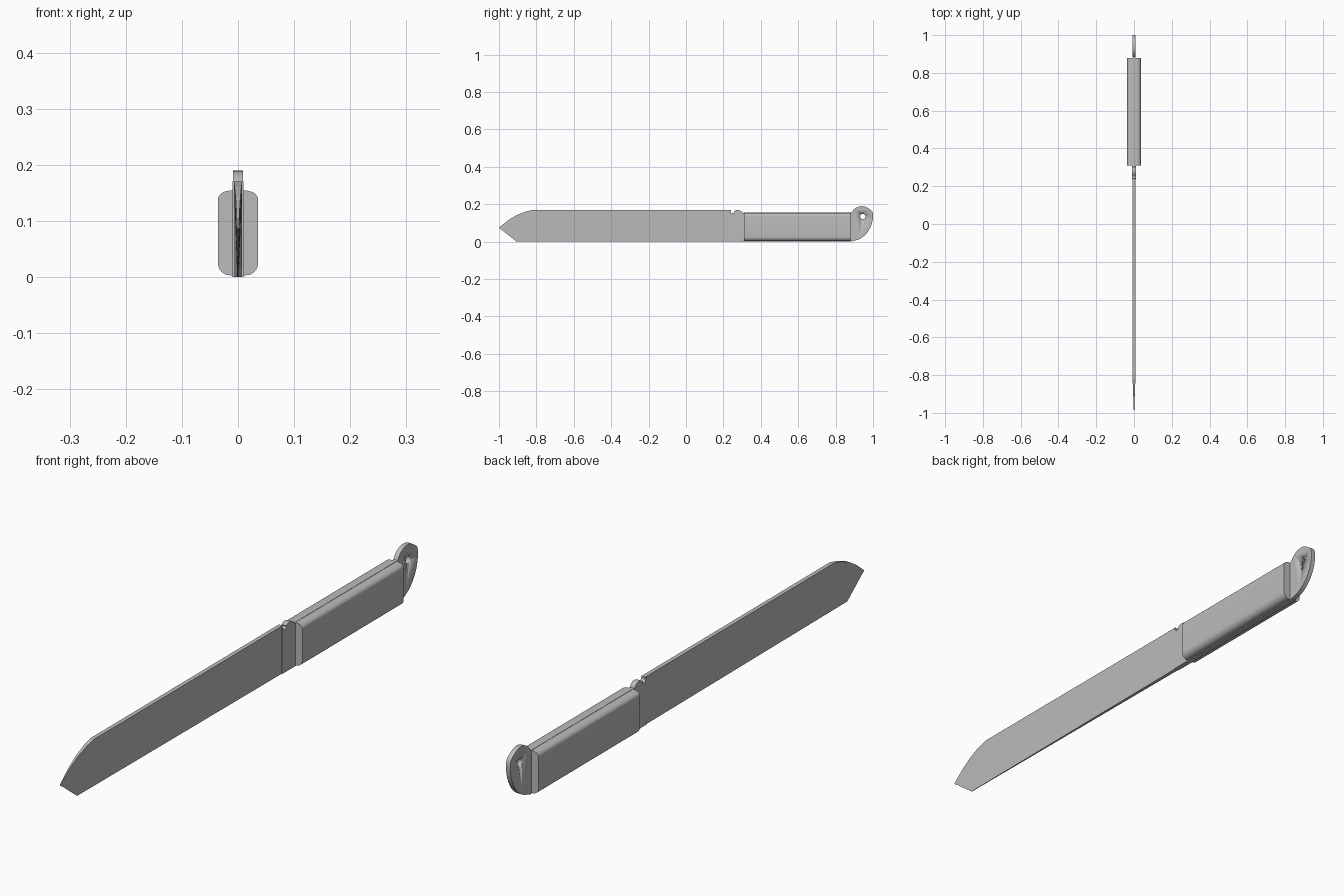
import bpy, bmesh, math

cube = bpy.data.objects.get("Cube")
if cube:
    bpy.data.objects.remove(cube, do_unlink=True)

steel = bpy.data.materials.new("plain_grey")
steel.use_nodes = True
GREY = (0.5, 0.5, 0.5, 1)
steel.diffuse_color = GREY
steel.node_tree.nodes["Principled BSDF"].inputs["Base Color"].default_value = GREY


def finish(name, bm, smooth=True):
    bmesh.ops.recalc_face_normals(bm, faces=bm.faces)
    mesh = bpy.data.meshes.new(name)
    bm.to_mesh(mesh)
    bm.free()
    mesh.materials.append(steel)
    obj = bpy.data.objects.new(name, mesh)
    bpy.context.collection.objects.link(obj)
    if smooth:
        bpy.ops.object.select_all(action="DESELECT")
        obj.select_set(True)
        bpy.context.view_layer.objects.active = obj
        bpy.ops.object.shade_smooth_by_angle(angle=math.radians(30))
    return obj


def loft(name, rings, smooth=True):
    """Skin a row of equal rings and cap both ends."""
    bm = bmesh.new()
    loops = [[bm.verts.new(p) for p in ring] for ring in rings]
    n = len(loops[0])
    for a, b in zip(loops, loops[1:]):
        for i in range(n):
            j = (i + 1) % n
            bm.faces.new((a[i], a[j], b[j], b[i]))
    bm.faces.new(loops[0])
    bm.faces.new(loops[-1])
    return finish(name, bm, smooth)


def plate(name, outline, half):
    """Side outline in (y, z), thickened evenly about x = 0."""
    return loft(name, [[(x, y, z) for y, z in outline] for x in (-half, half)])


def arc(cy, cz, ry, rz, start, end, steps):
    angles = [math.radians(start + (end - start) * i / steps) for i in range(steps + 1)]
    return [(cy + ry * math.cos(a), cz + rz * math.sin(a)) for a in angles]


# Blade: spine keeps its thickness, cutting edge thins towards the tip
stations = [(0.24, 0.0, 0.17), (-0.82, 0.0, 0.17), (-0.86, 0.0, 0.16),
            (-0.905, 0.0, 0.142), (-0.95, 0.035, 0.115), (-0.98, 0.059, 0.091),
            (-1.0, 0.073, 0.075)]
rings = []
for y, low, high in stations:
    spine = 0.0075 * min(1, (y + 1.02) / 0.2)
    edge = min(spine, 0.001 + 0.006 * max(0, (y + 0.9) / 1.14))
    rings.append([(-edge, y, low), (edge, y, low), (spine, y, high), (-spine, y, high)])
loft("blade", rings, smooth=False)

# Neck between blade and grip, with a thumb notch and bump on its back
neck = [(0.235, 0.0), (0.33, 0.0), (0.33, 0.152), (0.305, 0.155)]
neck += arc(0.277, 0.15, 0.025, 0.02, 10, 140, 8)
neck += arc(0.25, 0.163, 0.01, 0.011, -20, -160, 5)
neck += [(0.235, 0.17)]
plate("neck", neck, 0.0095)

# Tang running through the grip
plate("tang", [(0.31, 0.0), (0.89, 0.0), (0.89, 0.155), (0.31, 0.155)], 0.008)

# Grip scales, mirrored to each side of the tang
for side, sign in (("left", 1), ("right", -1)):
    section = [(0.007, 0.003)]
    section += arc(0.014, 0.026, 0.022, 0.023, -90, 0, 8)
    section += arc(0.014, 0.137, 0.022, 0.017, 0, 90, 8)
    section += [(0.007, 0.154)]
    loft(side + "_grip_scale",
         [[(sign * x, y, z) for x, z in section] for y in (0.31, 0.88)])

# Rounded pommel with a lanyard hole
outline = [(0.87, 0.002)]
outline += arc(0.88, 0.14, 0.12, 0.137, -85, 0, 12)
outline += arc(0.975, 0.148, 0.024, 0.026, 15, 55, 3)
outline += arc(0.94, 0.13, 0.06, 0.06, 60, 155, 9)
outline += [(0.87, 0.152)]
pommel = plate("pommel", outline, 0.0085)

bm = bmesh.new()
bmesh.ops.create_cone(bm, cap_ends=True, segments=24, radius1=0.014, radius2=0.014, depth=0.1)
hole = finish("lanyard_hole_cutter", bm)
hole.rotation_euler.y = math.pi / 2
hole.location = (0, 0.945, 0.135)
hole.hide_render = True
hole.hide_viewport = True
cut = pommel.modifiers.new("lanyard_hole", "BOOLEAN")
cut.operation = "DIFFERENCE"
cut.solver = "EXACT"
cut.object = hole
